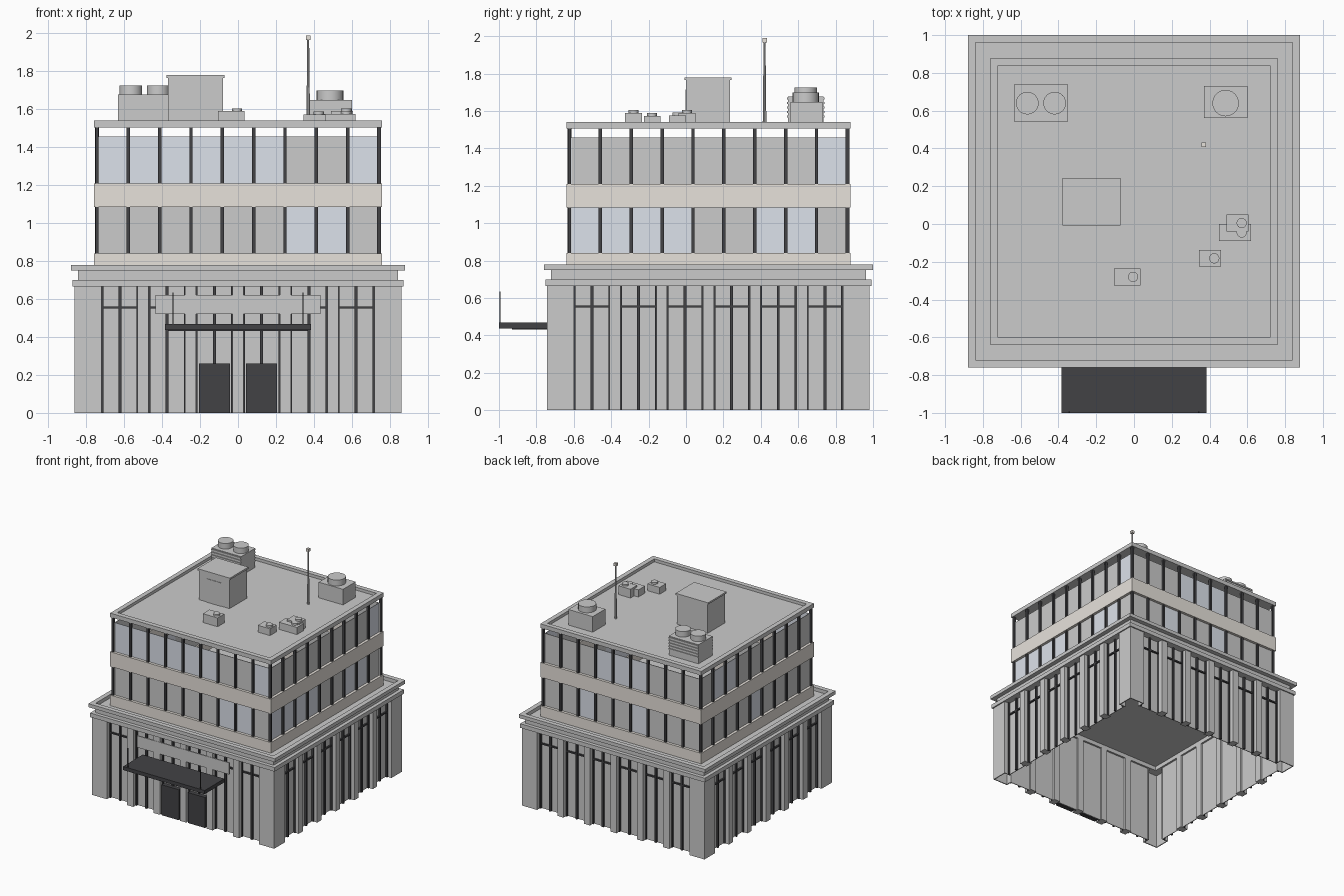
import bpy, bmesh, math
from mathutils import Matrix, Vector

if "Cube" in bpy.data.objects:
    bpy.data.objects.remove(bpy.data.objects["Cube"])

CY = 0.12  # building centre in y
CENTRE = Matrix.Translation((0, CY, 0))


def material(name, rgb):
    m = bpy.data.materials.new(name)
    m.diffuse_color = (*rgb, 1)
    m.use_nodes = True
    m.node_tree.nodes["Principled BSDF"].inputs["Base Color"].default_value = m.diffuse_color
    return m


DARK = material("dark_metal", (0.055, 0.055, 0.06))
BEIGE = material("beige_panel", (0.8, 0.76, 0.71))
PALE = material("pale_glass", (0.72, 0.76, 0.83))


def boxes(name, items, mat=None, sides=(), local=False):
    """One object of boxes (x0,x1,y0,y1,z0,z1); sides lists the quarter turns round the building."""
    bm = bmesh.new()
    for k in sides or (0,):
        rot = Matrix.Rotation(k * math.pi / 2, 4, 'Z')
        base = CENTRE @ rot if local or sides else Matrix()
        for x0, x1, y0, y1, z0, z1 in items:
            mid = Vector(((x0 + x1) / 2, (y0 + y1) / 2, (z0 + z1) / 2))
            scale = Matrix.Diagonal((x1 - x0, y1 - y0, z1 - z0, 1))
            bmesh.ops.create_cube(bm, size=1, matrix=base @ Matrix.Translation(mid) @ scale)
    me = bpy.data.meshes.new(name)
    bm.to_mesh(me)
    bm.free()
    ob = bpy.data.objects.new(name, me)
    bpy.context.collection.objects.link(ob)
    if mat:
        me.materials.append(mat)
    return ob


ALL = (0, 1, 2, 3)  # front, right, back, left


def slab(name, half, z0, z1, mat=None):
    return boxes(name, [(-half, half, -half, half, z0, z1)], mat, local=True)


def ring(name, outer, inner, z0, z1, mat=None):
    return boxes(name, [(-outer, inner, -outer, -inner, z0, z1)], mat, ALL)


def cylinder(name, x, y, r, z0, z1, r_top=None, n=24, mat=None):
    bpy.ops.mesh.primitive_cone_add(vertices=n, radius1=r, radius2=r if r_top is None else r_top,
                                    depth=z1 - z0, location=(x, y, (z0 + z1) / 2))
    ob = bpy.context.object
    ob.name = name
    bpy.ops.object.shade_smooth_by_angle()
    if mat:
        ob.data.materials.append(mat)
    return ob


# Ground floor: hollow corner piers, pillars, recessed glass
pier = []
for s in (-1, 1):
    a, b = sorted((s * 0.72, s * 0.862))
    pier.append((a, b, -0.862, -0.854, 0, 0.67))
    a, b = sorted((s * 0.72, s * 0.728))
    pier.append((a, b, -0.86, -0.80, 0, 0.67))
boxes("corner_piers", pier, None, ALL)
boxes("pillars", [(i * 0.25 - 0.029, i * 0.25 + 0.029, -0.86, -0.79, 0, 0.67)
                  for i in range(-2, 3)], None, ALL)
boxes("ground_glass", [(-0.725, 0.725, -0.812, -0.806, 0, 0.67)], None, ALL)

# Ground floor window frames
frames = []
for i in range(6):
    c = -0.622 + i * 0.2488
    for dx, w in ((-0.094, 0.006), (0, 0.008), (0.094, 0.006)):
        frames.append((c + dx - w, c + dx + w, -0.828, -0.808, 0, 0.67))
    frames.append((c - 0.095, c + 0.095, -0.825, -0.809, 0.549, 0.561))
boxes("ground_window_frames", frames, DARK, ALL)

# Entrance doors, canopy with hanger rods, blank fascia panel
boxes("entrance_doors", [(-0.205, -0.043, -0.738, -0.70, 0, 0.26),
                         (0.043, 0.205, -0.738, -0.70, 0, 0.26)], DARK)
boxes("canopy", [(-0.385, 0.385, -1.0, -0.735, 0.437, 0.468),
                 (-0.37, 0.37, -0.93, -0.735, 0.431, 0.437)], DARK)
boxes("canopy_rods", [(x - 0.003, x + 0.003, -0.998, -0.992, 0.465, 0.635)
                      for x in (-0.343, 0.343)], DARK)
boxes("fascia_panel", [(-0.436, 0.436, -0.743, -0.733, 0.52, 0.62)])

# Cornice and terrace
ring("cornice_lower", 0.872, 0.79, 0.665, 0.70)
slab("terrace_slab", 0.842, 0.70, 0.75)
ring("cornice_upper", 0.88, 0.84, 0.75, 0.78)

# Upper floors: hollow spandrel bands, glass panes and mullions
ring("lower_band", 0.76, 0.72, 0.75, 0.84, BEIGE)
ring("middle_band", 0.76, 0.72, 1.085, 1.21, BEIGE)
STEP = 1.486 / 9
LEVELS = ((0.84, 1.085), (1.21, 1.457))
PALE_PANES = {(0, 0): (6, 7), (0, 1): (0, 1, 2, 3, 4, 5, 8),
              (1, 0): (0, 1, 2, 3, 6, 7), (1, 1): (8,),
              (2, 0): (2, 5), (2, 1): (3, 4, 5), (3, 0): (4,), (3, 1): (1, 2)}
for (side, level), pale in PALE_PANES.items():
    z0, z1 = LEVELS[level]
    for mat in (None, PALE):
        boxes("upper_glass", [(-0.743 + i * STEP, -0.743 + (i + 1) * STEP, -0.737, -0.732, z0, z1)
                              for i in range(9) if (i in pale) == (mat is PALE)], mat, (side,))
boxes("upper_mullions", [(-0.743 + i * STEP - 0.009, -0.743 + i * STEP + 0.009,
                          -0.753, -0.733, z0, z1)
                         for i in range(9) for z0, z1 in ((0.84, 1.085), (1.21, 1.506))], DARK, ALL)

# Roof and parapet
slab("roof_slab", 0.755, 1.505, 1.515)
ring("roof_parapet", 0.76, 0.72, 1.505, 1.54)
R = 1.514

# Roof access hut
boxes("roof_hut", [(-0.37, -0.08, 0.0, 0.235, R, 1.765)])
boxes("roof_hut_cap", [(-0.378, -0.072, -0.007, 0.243, 1.765, 1.78)])
boxes("roof_hut_door", [(-0.29, -0.16, -0.004, 0.001, R, 1.715)])

# Twin-fan cooling unit with shallow louvres
boxes("twin_cooling_unit", [(-0.633, -0.352, 0.545, 0.735, R, 1.678)])
boxes("cooling_louvres", [(-0.632, -0.353, 0.539, 0.741, 1.565 + i * 0.024, 1.575 + i * 0.024)
                          for i in range(5)])
for x in (-0.565, -0.42):
    cylinder("twin_unit_fan", x, 0.64, 0.06, 1.678, 1.725)

# Single-fan cooling unit
boxes("single_cooling_unit", [(0.37, 0.60, 0.56, 0.73, R, 1.648)])
cylinder("single_unit_fan", 0.485, 0.64, 0.07, 1.648, 1.698)

# Small roof vents: box and round cap
VENTS = [(-0.105, 0.035, -0.325, -0.235, 1.59, -0.005, -0.28),
         (0.345, 0.46, -0.225, -0.137, 1.573, 0.425, -0.182),
         (0.45, 0.62, -0.09, 0.0, 1.576, 0.57, -0.045),
         (0.49, 0.605, -0.04, 0.05, 1.59, 0.57, 0.005)]
for x0, x1, y0, y1, top, cx, cy in VENTS:
    boxes("roof_vent", [(x0, x1, y0, y1, R, top)])
    cylinder("roof_vent_cap", cx, cy, 0.027, top, top + 0.015, n=16)

# Antenna
cylinder("antenna_mast", 0.37, 0.42, 0.01, R, 1.968, 0.005, 8)
boxes("antenna_tip", [(0.358, 0.382, 0.408, 0.432, 1.966, 1.99)], BEIGE)
